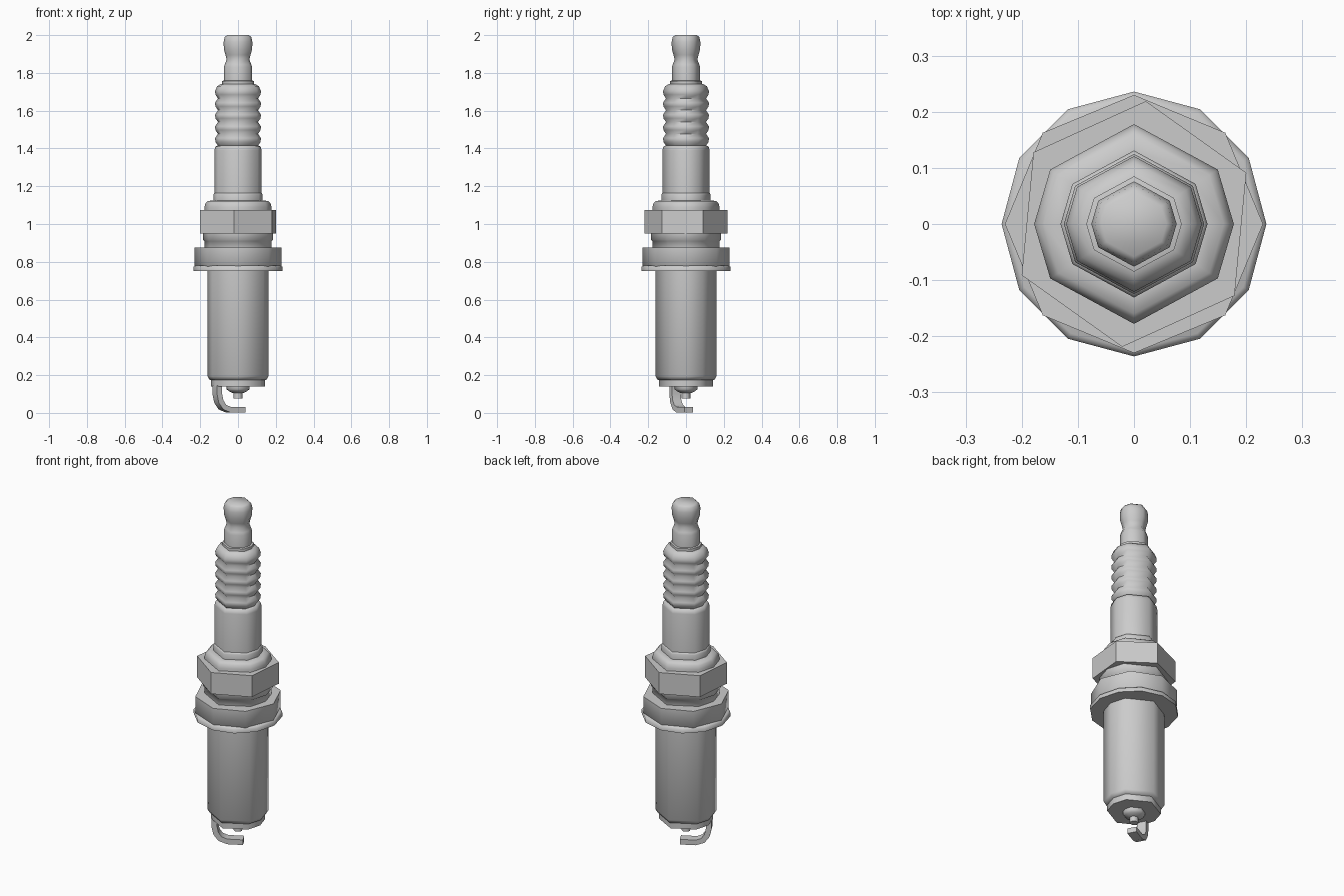
import bpy, bmesh, math
from math import radians, cos, sin

if "Cube" in bpy.data.objects:
    bpy.data.objects.remove(bpy.data.objects["Cube"])

REGULAR8 = [i * 45 for i in range(8)]
REGULAR12 = [i * 30 for i in range(12)]
OCT = [0, 33, 90, 147, 180, 213, 270, 327]   # uneven low-poly octagon
HEX = [24.5 + i * 60 for i in range(6)]


def finish(name, bm, smooth=40):
    bmesh.ops.recalc_face_normals(bm, faces=bm.faces[:])
    me = bpy.data.meshes.new(name)
    bm.to_mesh(me)
    bm.free()
    ob = bpy.data.objects.new(name, me)
    bpy.context.collection.objects.link(ob)
    if smooth:
        bpy.ops.object.select_all(action='DESELECT')
        ob.select_set(True)
        bpy.context.view_layer.objects.active = ob
        bpy.ops.object.shade_smooth_by_angle(angle=radians(smooth))
    return ob


def skin(bm, rings):
    """Join successive closed vertex rings and cap both ends."""
    rows = [[bm.verts.new(p) for p in ring] for ring in rings]
    n = len(rows[0])
    for a, b in zip(rows, rows[1:]):
        for i in range(n):
            j = (i + 1) % n
            bm.faces.new((a[i], a[j], b[j], b[i]))
    bm.faces.new(rows[0])
    bm.faces.new(rows[-1])


def lathe(name, profile, angles=OCT, smooth=63):
    bm = bmesh.new()
    skin(bm, [[(r * cos(radians(a)), r * sin(radians(a)), z) for a in angles]
              for r, z in profile])
    return finish(name, bm, smooth)


# Terminal nut at the top
lathe("terminal", [(.075, 1.75), (.075, 1.83), (.070, 1.845), (.060, 1.87),
                   (.066, 1.895), (.075, 1.925), (.076, 1.965), (.070, 1.99),
                   (.058, 2.0)])

# Ribbed insulator
ribs = [(.125, 1.12), (.125, 1.39), (.120, 1.41)]
for i in range(5):
    z = 1.445 + i * .0625
    ribs += [(.106, z - .03), (.120, z - .010), (.121, z + .010)]
ribs += [(.110, 1.73), (.092, 1.74), (.085, 1.742), (.085, 1.757), (.072, 1.76)]
lathe("insulator", ribs)
lathe("insulator_foot_ring", [(.131, 1.12), (.131, 1.155), (.125, 1.165)])

# Metal shell: crimp, hex nut, neck, collar and washer
lathe("crimp", [(.178, 1.06), (.178, 1.09), (.172, 1.11), (.160, 1.122),
                (.130, 1.125)])
lathe("hex_nut", [(.22, .95), (.22, 1.075)], HEX, 0)
lathe("neck", [(.178, .86), (.178, .91), (.185, .915), (.185, .955)])
lathe("collar", [(.215, .765), (.230, .78), (.230, .875)], REGULAR8)
lathe("washer", [(.236, .75), (.236, .773), (.225, .78)], REGULAR12)

# Threaded barrel and nose
lathe("barrel", [(.150, .175), (.162, .195), (.162, .765)])
lathe("barrel_nose", [(.143, .14), (.143, .18)])

# Insulator tip and centre electrode
lathe("insulator_tip", [(.028, .105), (.048, .115), (.060, .125), (.060, .145)])
lathe("centre_electrode", [(.023, .075), (.023, .11)])

# Bent ground strap, swung round the axis
path = [(-.124, .145), (-.124, .10), (-.115, .060), (-.093, .030),
        (-.055, .016), (.030, .016)]
turn, half_w, half_t = radians(28), .026, .015
rings = []
for i, (u, z) in enumerate(path):
    u0, z0 = path[max(i - 1, 0)]
    u1, z1 = path[min(i + 1, len(path) - 1)]
    if i == len(path) - 2:
        z0 = z1 + .004
    d = math.hypot(u1 - u0, z1 - z0)
    nu, nz = -(z1 - z0) / d * half_t, (u1 - u0) / d * half_t
    ring = []
    for s, w in ((1, 1), (1, -1), (-1, -1), (-1, 1)):
        a, b = u + s * nu, w * half_w
        ring.append((a * cos(turn) - b * sin(turn),
                     a * sin(turn) + b * cos(turn), max(z + s * nz, 0)))
    rings.append(ring)
bm = bmesh.new()
skin(bm, rings)
finish("ground_strap", bm, 40)
